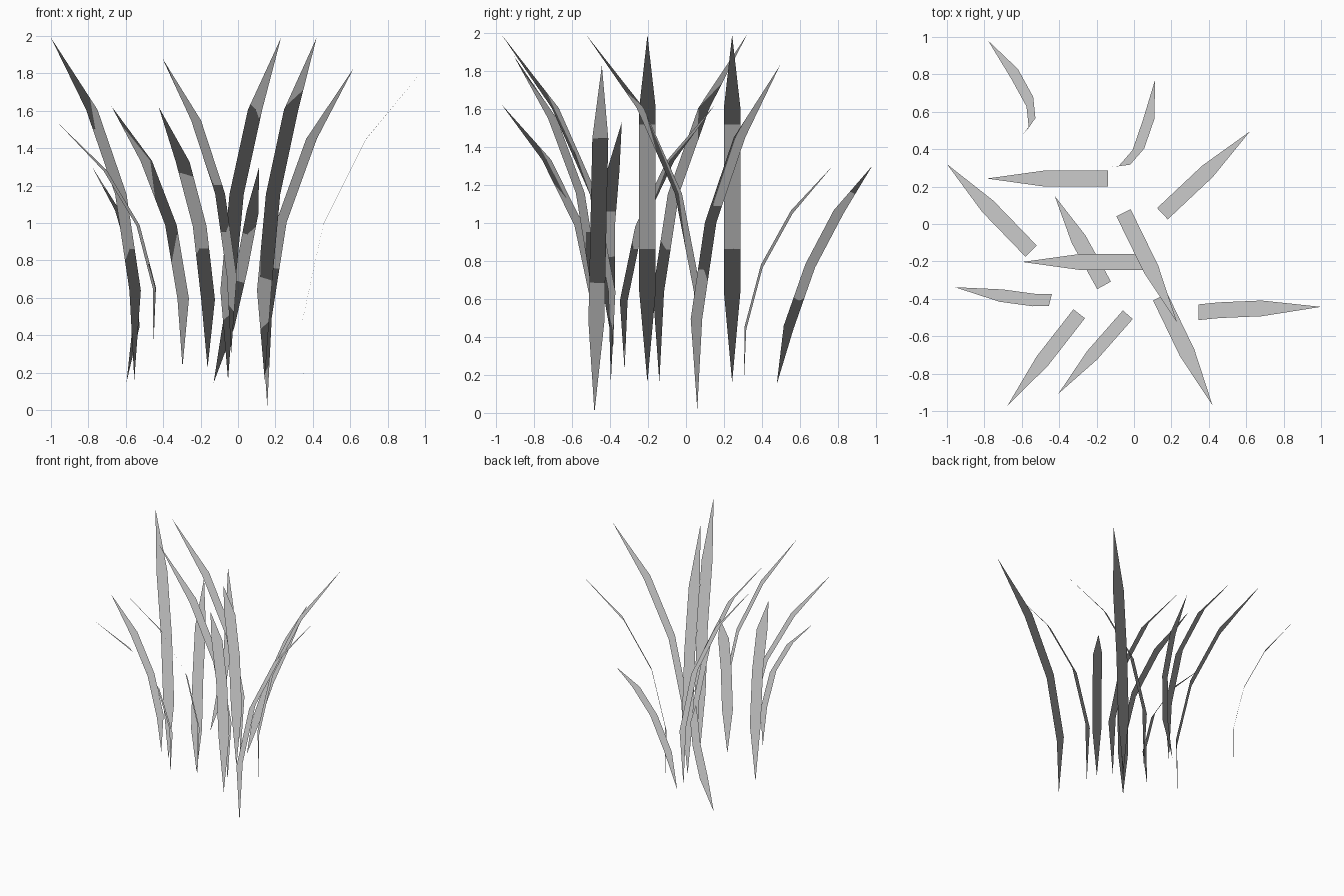
import bpy
from mathutils import Vector

# Shared blade profile: height fraction and outward-bend fraction per level
HEIGHT = [0.0, 0.262, 0.543, 0.79, 1.0]
BEND = [0.01, 0.0, 0.17, 0.515, 1.0]

# (root), (tip), width, (sideways lean of the whole blade)
BLADES = [
    ((-0.592, 0.475, 0.15), (-0.78, 0.98, 1.30), 0.065, (0.18, 0.25)),
    ((-0.13, 0.30, 0.145), (0.113, 0.772, 1.30), 0.065, (0.30, 0.05)),
    ((0.152, 0.055, 0.02), (0.62, 0.495, 1.83), 0.083, (0, 0)),
    ((-0.14, 0.243, 0.16), (-0.787, 0.243, 1.99), 0.087, (0, 0)),
    ((-0.55, -0.145, 0.16), (-1.0, 0.32, 1.99), 0.085, (0, 0)),
    ((-0.16, -0.328, 0.225), (-0.424, 0.15, 1.62), 0.084, (0, 0)),
    ((0.05, -0.203, 0.16), (-0.597, -0.203, 1.99), 0.087, (0, 0)),
    ((-0.447, -0.385, 0.34), (-0.958, -0.338, 1.53), 0.068, (0, -0.08)),
    ((-0.293, -0.48, 0.23), (-0.677, -0.972, 1.625), 0.078, (0, 0)),
    ((-0.033, -0.485, 0.30), (-0.404, -0.907, 1.88), 0.070, (0, 0)),
    ((0.14, -0.39, 0.16), (0.42, -0.97, 1.99), 0.085, (0, 0)),
    ((-0.056, 0.06, 0.16), (0.23, -0.525, 1.99), 0.085, (0, 0)),
    ((0.345, -0.482, 0.0), (1.0, -0.443, 1.83), 0.084, (0, 0.039)),
]


def grass_blade(name, root, tip, width, lean):
    root, tip, lean = Vector(root), Vector(tip), Vector((*lean, 0))
    rise = tip.z - root.z
    bend = tip - root - lean
    bend.z = 0
    # Width runs across the bend, tilted to stay square to the lean
    side = Vector((-bend.y, bend.x, 0)).normalized()
    side.z = -lean.dot(side) / rise
    side = side.normalized() * width / 2
    spine = [root + lean * h + bend * b + Vector((0, 0, rise * h))
             for h, b in zip(HEIGHT, BEND)]
    verts = [spine[0]]
    for p in spine[1:4]:
        verts += [p - side, p + side]
    verts.append(spine[4])
    # Faces wound so the upper side is the front
    faces = [(0, 1, 2), (1, 3, 4, 2), (3, 5, 6, 4), (5, 7, 6)]
    mesh = bpy.data.meshes.new(name)
    mesh.from_pydata(verts, [], faces)
    mesh.shade_smooth()
    # Foliage shading: every normal points straight up
    mesh.normals_split_custom_set_from_vertices([(0, 0, 1)] * len(verts))
    obj = bpy.data.objects.new(name, mesh)
    bpy.context.collection.objects.link(obj)


# Tuft of flat, single-sheet blades
for i, blade in enumerate(BLADES, 1):
    grass_blade(f"grass_blade_{i}", *blade)
